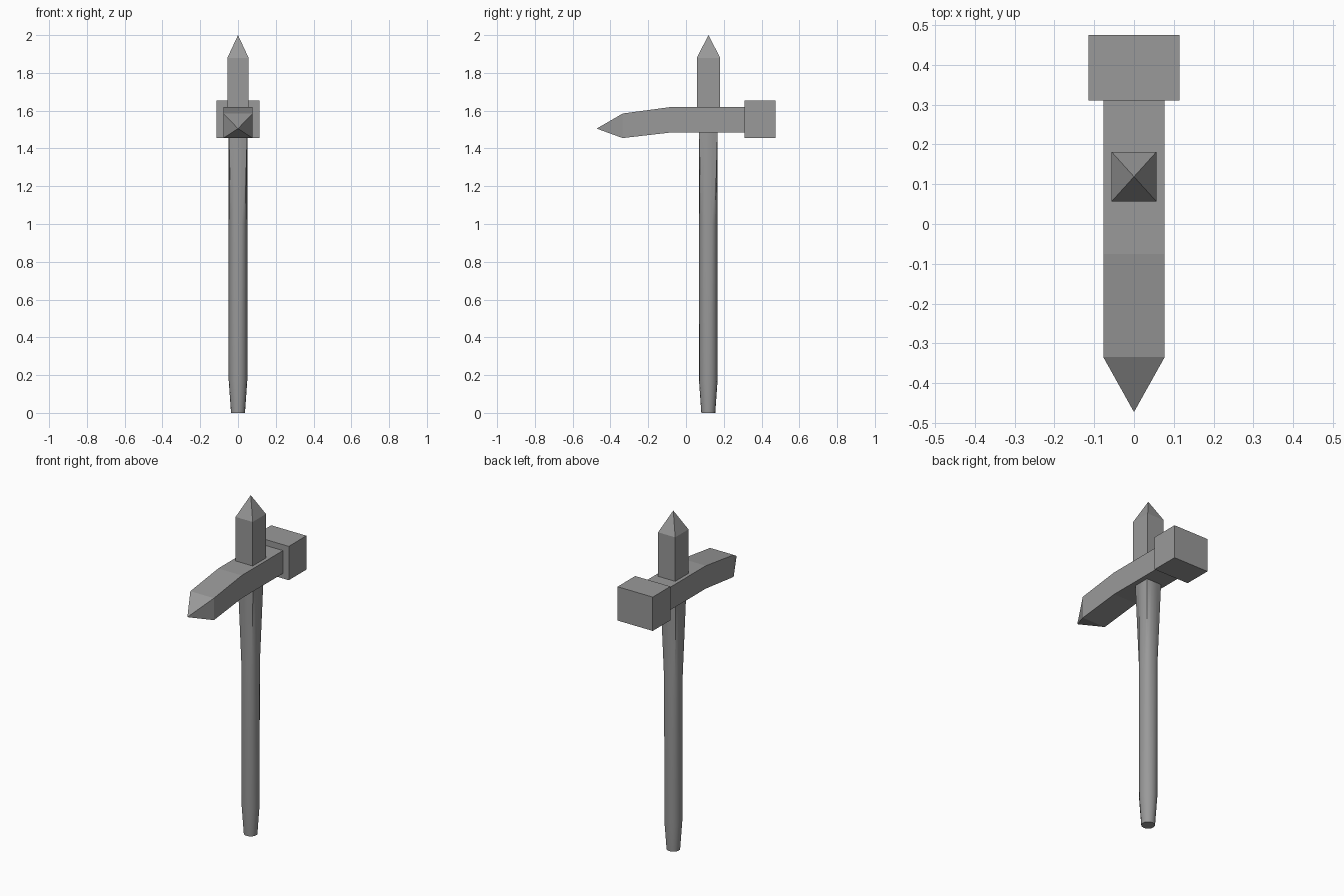
import bpy, bmesh, math

if "Cube" in bpy.data.objects:
    bpy.data.objects.remove(bpy.data.objects["Cube"])

steel = bpy.data.materials.new("plain grey")
steel.diffuse_color = (0.32, 0.32, 0.32, 1)
steel.use_nodes = True
steel.node_tree.nodes["Principled BSDF"].inputs["Base Color"].default_value = steel.diffuse_color
YC = 0.118  # handle axis


def finish(name, bm):
    bmesh.ops.recalc_face_normals(bm, faces=bm.faces[:])
    me = bpy.data.meshes.new(name)
    bm.to_mesh(me)
    bm.free()
    me.materials.append(steel)
    ob = bpy.data.objects.new(name, me)
    bpy.context.collection.objects.link(ob)
    return ob


def loft(name, rings, tip=None):
    """Bridge equal-sized rings of points; close the end with a cap or a tip."""
    bm = bmesh.new()
    vs = [[bm.verts.new(p) for p in r] for r in rings]
    n = len(vs[0])
    for a, b in zip(vs, vs[1:]):
        for i in range(n):
            j = (i + 1) % n
            bm.faces.new((a[i], a[j], b[j], b[i]))
    bm.faces.new(vs[0])
    if tip:
        t = bm.verts.new(tip)
        for i in range(n):
            bm.faces.new((vs[-1][i], vs[-1][(i + 1) % n], t))
    else:
        bm.faces.new(vs[-1])
    return finish(name, bm)


def rect_xy(w, y0, y1, z):
    return [(-w, y0, z), (w, y0, z), (w, y1, z), (-w, y1, z)]


def rect_xz(w, y, z0, z1):
    return [(-w, y, z0), (w, y, z0), (w, y, z1), (-w, y, z1)]


def handle_ring(z, r, square=False):
    pts = []
    for i in range(16):
        a = math.tau * i / 16
        c, s = math.cos(a), math.sin(a)
        k = r / max(abs(c), abs(s)) if square else r
        pts.append((k * c, YC + k * s, z))
    return pts


# handle: tapered foot, round grip, blending to square under the head
handle = loft("handle", [handle_ring(0, 0.037), handle_ring(0.17, 0.049),
                         handle_ring(1.0, 0.05), handle_ring(1.49, 0.049, True)])
bpy.context.view_layer.objects.active = handle
handle.select_set(True)
bpy.ops.object.shade_smooth_by_angle(angle=math.radians(30))

# bent beak with pointed front
loft("beak", [rect_xz(0.077, 0.32, 1.485, 1.62), rect_xz(0.077, -0.075, 1.485, 1.62),
              rect_xz(0.077, -0.335, 1.455, 1.585)], tip=(0, -0.473, 1.505))

# hammer block at the back
loft("hammer_block", [rect_xz(0.115, 0.31, 1.455, 1.655), rect_xz(0.115, 0.475, 1.455, 1.655)])

# top spike
loft("top_spike", [rect_xy(0.056, 0.057, 0.181, 1.61), rect_xy(0.056, 0.057, 0.181, 1.88)],
     tip=(0, 0.119, 2.0))
